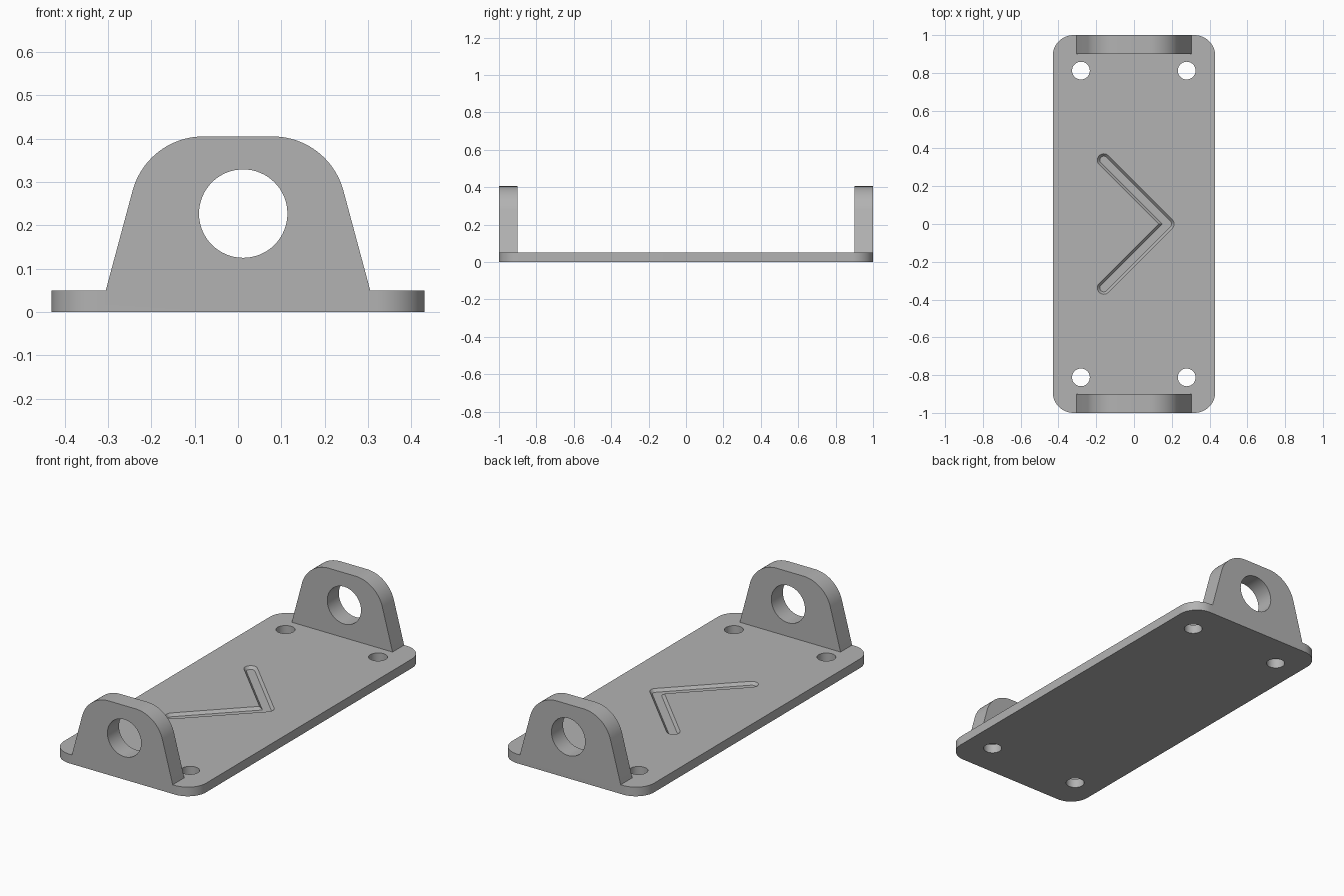
import bpy
import bmesh
from math import cos, sin, radians, sqrt

if "Cube" in bpy.data.objects:
    bpy.data.objects.remove(bpy.data.objects["Cube"])

# Plain grey material
GREY = (0.45, 0.45, 0.45, 1)
grey = bpy.data.materials.new("plain grey")
grey.use_nodes = True
grey.diffuse_color = GREY
grey.node_tree.nodes["Principled BSDF"].inputs["Base Color"].default_value = GREY

PLATE_X, PLATE_Z, CORNER = 0.43, 0.05, 0.11
LUG_DEPTH, LUG_TOP = 0.1, 0.405


def arc(cx, cy, r, start, end, steps=16):
    angles = [radians(start + (end - start) * i / steps) for i in range(steps + 1)]
    return [(cx + r * cos(a), cy + r * sin(a)) for a in angles]


def loft(name, lower, upper):
    """Closed solid between two matching loops of 3D points."""
    bm = bmesh.new()
    a = [bm.verts.new(p) for p in lower]
    b = [bm.verts.new(p) for p in upper]
    n = len(a)
    bm.faces.new(a)
    bm.faces.new(b)
    for i in range(n):
        j = (i + 1) % n
        bm.faces.new((a[i], a[j], b[j], b[i]))
    bmesh.ops.recalc_face_normals(bm, faces=bm.faces)
    mesh = bpy.data.meshes.new(name)
    bm.to_mesh(mesh)
    bm.free()
    mesh.materials.append(grey)
    obj = bpy.data.objects.new(name, mesh)
    bpy.context.collection.objects.link(obj)
    return obj


def along_z(name, pts, z0, z1):
    return loft(name, [(x, y, z0) for x, y in pts], [(x, y, z1) for x, y in pts])


def along_y(name, pts, y0, y1):
    return loft(name, [(x, y0, z) for x, z in pts], [(x, y1, z) for x, z in pts])


def combine(target, tool, operation):
    mod = target.modifiers.new(tool.name, "BOOLEAN")
    mod.operation, mod.solver, mod.object = operation, "EXACT", tool
    bpy.context.view_layer.objects.active = target
    bpy.ops.object.modifier_apply(modifier=mod.name)
    bpy.data.objects.remove(tool)


# Rounded base plate
cx, cy = PLATE_X - CORNER, 1 - CORNER
outline = []
for sx, sy, start in ((1, 1, 0), (-1, 1, 90), (-1, -1, 180), (1, -1, 270)):
    outline += arc(sx * cx, sy * cy, CORNER, start, start + 90)
base = along_z("mounting_base", outline, 0, PLATE_Z)

# End lugs: tapered sides blended into a flat top
shoulder = arc(0.08, LUG_TOP - 0.169, 0.169, 15, 90, 20)
half = [(0.305, 0.02), (0.305, PLATE_Z)] + shoulder
lug_profile = half + [(-x, z) for x, z in reversed(half)]
for side in (-1, 1):
    lug = along_y("end_lug", lug_profile, side, side * (1 - LUG_DEPTH))
    combine(base, lug, "UNION")

# Bore through both lugs
bore = along_y("lug_bore", arc(0.012, 0.227, 0.102, 0, 360, 64)[:-1], -1.2, 1.2)
combine(base, bore, "DIFFERENCE")

# Four screw holes
for sx in (-0.281, 0.279):
    for sy in (-0.812, 0.812):
        hole = along_z("screw_hole", arc(sx, sy, 0.047, 0, 360, 40)[:-1], -0.1, 0.1)
        combine(base, hole, "DIFFERENCE")


# Arrow groove with sloping walls and rounded ends
def chevron(r, z, tip=0.178, reach=0.338):
    end_x = tip - reach
    pts = arc(tip, 0, r, -45, 45, 10)
    pts += arc(end_x, reach, r, 45, 225, 16)
    pts += [(tip - r * sqrt(2), 0)]
    pts += arc(end_x, -reach, r, 135, 315, 16)
    return [(x, y, z) for x, y in pts]


DEPTH, FLOOR_R, RIM_R = 0.015, 0.021, 0.034
groove = loft("arrow_groove", chevron(FLOOR_R, PLATE_Z - DEPTH),
              chevron(2 * RIM_R - FLOOR_R, PLATE_Z + DEPTH))
combine(base, groove, "DIFFERENCE")

# Smooth curved walls, crisp edges
bpy.ops.object.select_all(action="DESELECT")
base.select_set(True)
bpy.context.view_layer.objects.active = base
bpy.ops.object.shade_smooth_by_angle(angle=radians(25))
